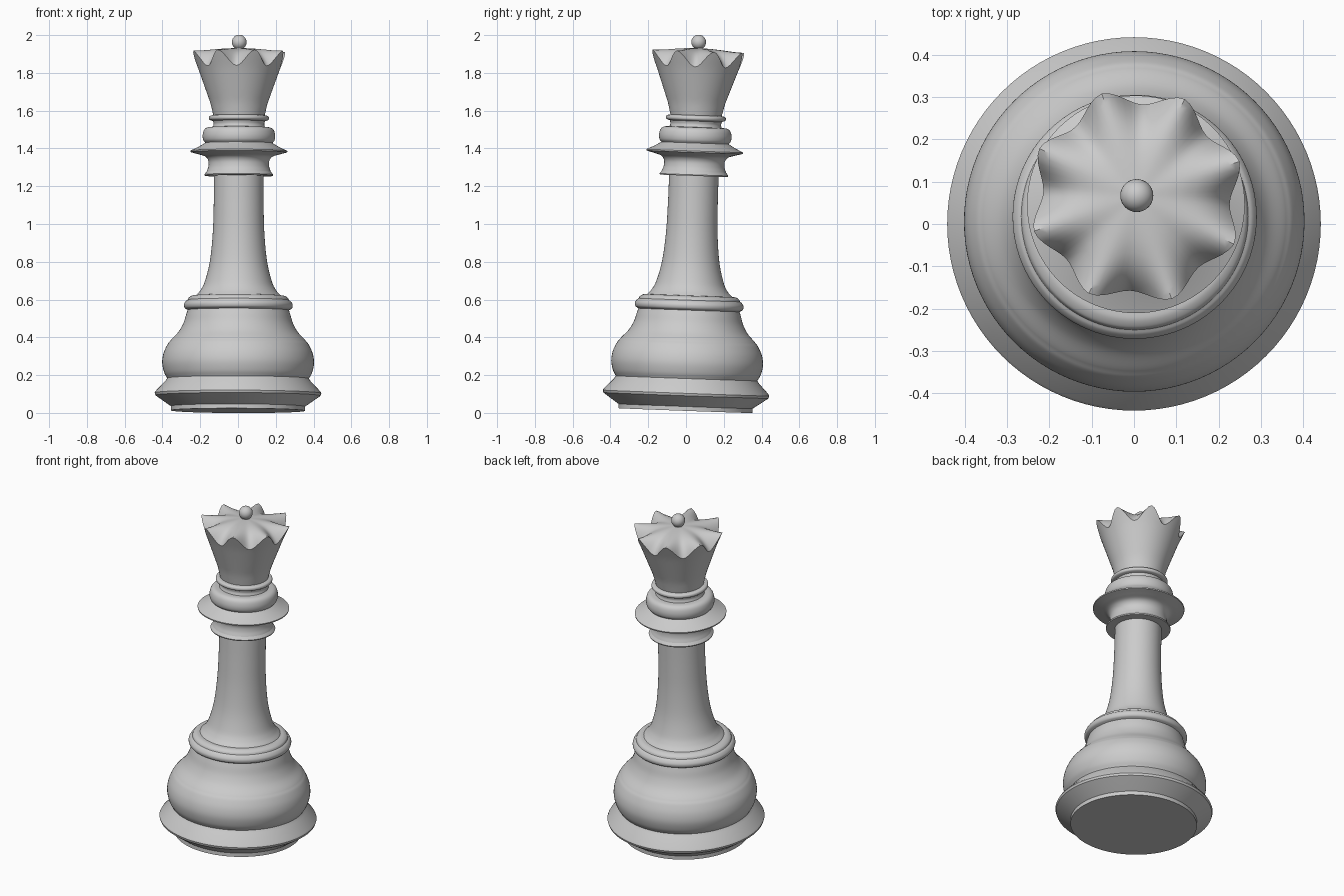
import bpy, bmesh, math
from mathutils import Matrix, Vector

if "Cube" in bpy.data.objects:
    bpy.data.objects.remove(bpy.data.objects["Cube"])

# The whole piece leans very slightly backwards
PIVOT = Vector((0, 0, 0.1))
LEAN = (Matrix.Translation(PIVOT) @ Matrix.Rotation(0.0035, 4, 'Y')
        @ Matrix.Rotation(-0.036, 4, 'X') @ Matrix.Translation(-PIVOT))
SEG = 96


def finish(name, bm, angle=35):
    bmesh.ops.remove_doubles(bm, verts=bm.verts, dist=1e-5)
    bm.transform(LEAN)
    mesh = bpy.data.meshes.new(name)
    bm.to_mesh(mesh)
    bm.free()
    ob = bpy.data.objects.new(name, mesh)
    bpy.context.collection.objects.link(ob)
    bpy.ops.object.select_all(action='DESELECT')
    ob.select_set(True)
    bpy.context.view_layer.objects.active = ob
    bpy.ops.object.shade_smooth_by_angle(angle=math.radians(angle))
    return ob


def smooth_path(pts, steps=5):
    """Catmull-Rom curve through (radius, height) points."""
    p = [Vector(q) for q in pts]
    p = [2 * p[0] - p[1]] + p + [2 * p[-1] - p[-2]]
    out = []
    for a, b, c, d in zip(p, p[1:], p[2:], p[3:]):
        for i in range(steps):
            t = i / steps
            out.append(0.5 * (2 * b + (c - a) * t + (2 * a - 5 * b + 4 * c - d) * t * t
                              + (3 * b - a - 3 * c + d) * t ** 3))
    return out + [p[-2]]


def skin(bm, rings):
    for lo, hi in zip(rings, rings[1:]):
        for i in range(SEG):
            j = (i + 1) % SEG
            bm.faces.new((lo[i], lo[j], hi[j], hi[i]))


def lathe(name, pts, curved=True):
    bm = bmesh.new()
    rings = []
    for r, z in (smooth_path(pts) if curved else pts):
        rings.append([bm.verts.new((r * math.cos(a), r * math.sin(a), z))
                      for a in (2 * math.pi * i / SEG for i in range(SEG))])
    skin(bm, rings)
    if name == "foot":
        bm.faces.new(rings[0][::-1])
    return finish(name, bm)


# Base
lathe("foot", [(0.355, 0.012), (0.355, 0.035), (0.37, 0.045), (0.437, 0.092), (0.441, 0.105),
               (0.436, 0.115), (0.385, 0.168), (0.375, 0.183)], False)
lathe("base_bulge", [(0.375, 0.183), (0.392, 0.215), (0.402, 0.265), (0.395, 0.315),
                     (0.375, 0.36), (0.36, 0.38)])
lathe("base_shoulder", [(0.36, 0.38), (0.35, 0.392), (0.315, 0.43), (0.29, 0.475),
                        (0.276, 0.52), (0.268, 0.545)])
lathe("base_ring", [(0.268, 0.545), (0.284, 0.555), (0.288, 0.573), (0.279, 0.59), (0.268, 0.598)])
lathe("base_ring_top", [(0.268, 0.598), (0.262, 0.61), (0.245, 0.62), (0.225, 0.622)])

# Column
lathe("column", [(0.225, 0.622), (0.2, 0.65), (0.178, 0.695), (0.152, 0.8), (0.137, 0.945),
                 (0.132, 1.1), (0.131, 1.256)])

# Collars
lathe("collar_lip", [(0.131, 1.256), (0.18, 1.256), (0.182, 1.262), (0.17, 1.278)], False)
lathe("collar_cup", [(0.17, 1.278), (0.161, 1.305), (0.161, 1.335), (0.178, 1.358),
                     (0.215, 1.37), (0.256, 1.381)])
lathe("collar_top", [(0.256, 1.381), (0.257, 1.388), (0.215, 1.408), (0.178, 1.43)], False)
lathe("neck_torus", [(0.178, 1.43), (0.189, 1.445), (0.192, 1.47), (0.185, 1.497),
                     (0.168, 1.511), (0.138, 1.514)])
lathe("neck", [(0.138, 1.514), (0.134, 1.53), (0.138, 1.546)])
lathe("neck_ring", [(0.138, 1.546), (0.155, 1.552), (0.159, 1.562), (0.154, 1.572), (0.136, 1.577)])

# Crown: flared wall with eight points and a domed, scalloped top
WALL = [(1.577, 0.136), (1.64, 0.151), (1.71, 0.176), (1.78, 0.201), (1.83, 0.219), (1.918, 0.257)]


def wall_radius(z):
    for (z0, r0), (z1, r1) in zip(WALL, WALL[1:]):
        if z <= z1:
            return r0 + (r1 - r0) * (z - z0) / (z1 - z0)
    return WALL[-1][1]


bm = bmesh.new()
angles = [2 * math.pi * i / SEG for i in range(SEG)]
valley = [(0.5 - 0.5 * math.cos(8 * (a - math.radians(19)))) ** 0.85 for a in angles]
rim = [1.916 - 0.083 * w for w in valley]
rings = []
for k in range(13):
    ring = []
    for a, top in zip(angles, rim):
        z = 1.577 + (top - 1.577) * k / 12
        r = wall_radius(z)
        ring.append(bm.verts.new((r * math.cos(a), r * math.sin(a), z)))
    rings.append(ring)
for f in (0.96, 0.9, 0.82, 0.72, 0.6, 0.45, 0.3, 0.15, 0.05):
    ring = []
    for a, top in zip(angles, rim):
        r = wall_radius(top) * f
        z = 1.932 - 0.03 * f * f + (top - 1.902) * f ** 5
        ring.append(bm.verts.new((r * math.cos(a), r * math.sin(a), z)))
    rings.append(ring)
skin(bm, rings)
bm.faces.new(rings[-1])
finish("crown", bm, 40)

# Finial
lathe("finial_stem", [(0.03, 1.928), (0.02, 1.936), (0.018, 1.945)])
bm = bmesh.new()
bmesh.ops.create_uvsphere(bm, u_segments=32, v_segments=16, radius=0.039,
                          matrix=Matrix.Translation((0, 0, 1.964)))
finish("finial_ball", bm)
